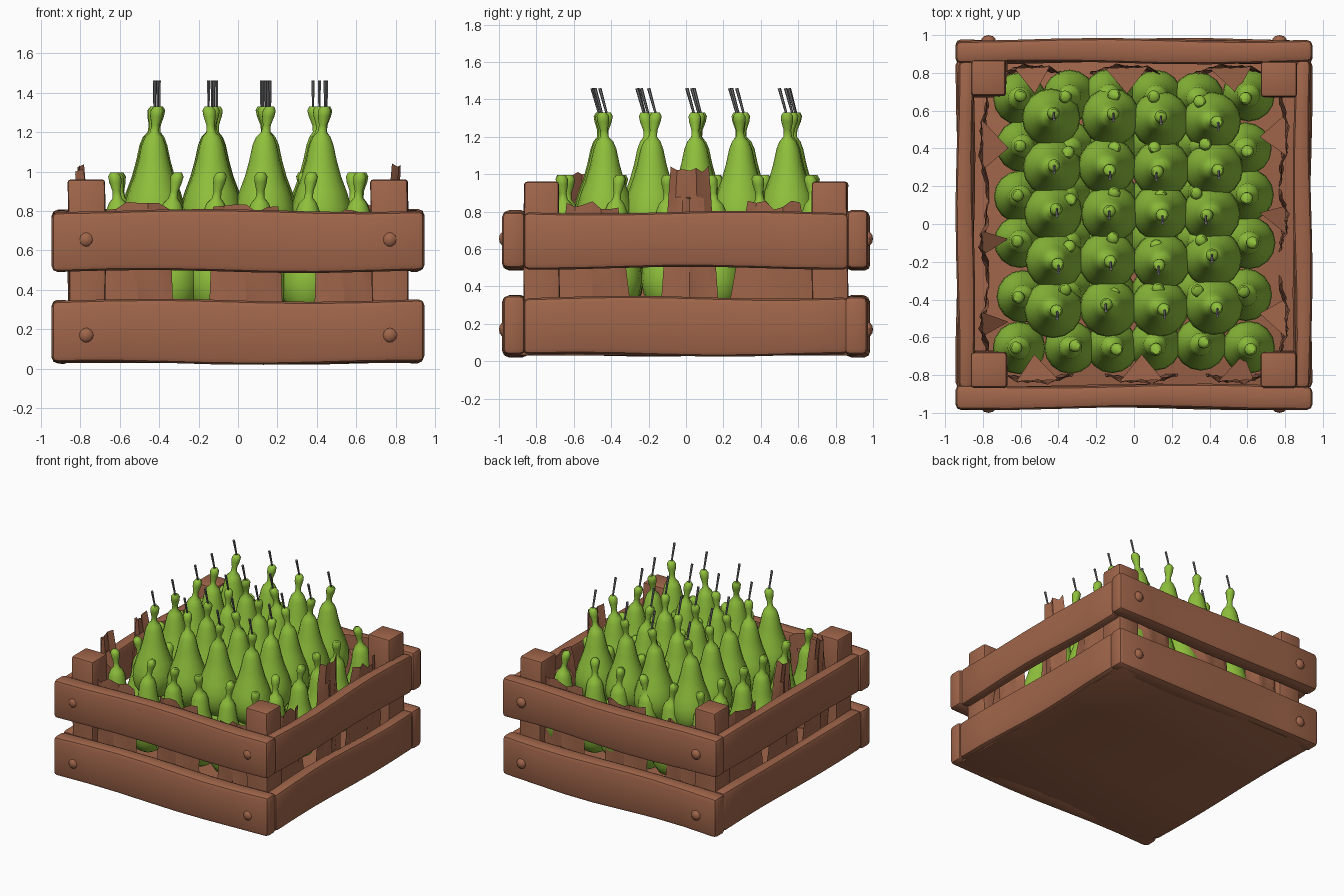
import bpy, bmesh, math, random
from mathutils import Matrix, Vector

if "Cube" in bpy.data.objects:
    bpy.data.objects.remove(bpy.data.objects["Cube"])

random.seed(4)


def material(name, rgb):
    m = bpy.data.materials.new(name)
    m.diffuse_color = (*rgb, 1)
    m.use_nodes = True
    m.node_tree.nodes["Principled BSDF"].inputs["Base Color"].default_value = m.diffuse_color
    return m


WOOD = material("brown_wood", (0.35, 0.13, 0.068))
GREEN = material("pear_green", (0.275, 0.53, 0.045))
GREY = material("stem_grey", (0.19, 0.19, 0.19))


def finish(bm, name, mat, angle=40):
    me = bpy.data.meshes.new(name)
    bm.to_mesh(me)
    bm.free()
    ob = bpy.data.objects.new(name, me)
    bpy.context.collection.objects.link(ob)
    me.materials.append(mat)
    bpy.ops.object.select_all(action='DESELECT')
    ob.select_set(True)
    bpy.context.view_layer.objects.active = ob
    bpy.ops.object.shade_smooth_by_angle(angle=math.radians(angle))
    return ob


def worn_box(name, lo, hi, bevel=0.03, cuts=6, wobble=0.008):
    """Rounded box with slightly wavy faces along its longest direction."""
    lo, hi = Vector(lo), Vector(hi)
    size, mid = hi - lo, (hi + lo) / 2
    axis = max(range(3), key=lambda i: size[i])
    bm = bmesh.new()
    bmesh.ops.create_cube(bm, size=1, matrix=Matrix.Translation(mid) @ Matrix.Diagonal((*size, 1)))
    bmesh.ops.bevel(bm, geom=bm.edges[:], offset=bevel, segments=2, profile=0.5, affect='EDGES')
    normal = Vector([i == axis for i in range(3)])
    for k in range(1, cuts + 1):
        p = mid.copy()
        p[axis] = lo[axis] + bevel + (size[axis] - 2 * bevel) * k / (cuts + 1)
        bmesh.ops.bisect_plane(bm, geom=bm.verts[:] + bm.edges[:] + bm.faces[:],
                               plane_co=p, plane_no=normal)
    phase = random.uniform(0, 6)
    for v in bm.verts:
        t = v.co[axis] * 4 + phase
        for i in range(3):
            if i != axis:
                side = 1 if v.co[i] > mid[i] else -1
                v.co[i] -= side * wobble * (1 + math.sin(t + 2 * i + side))
    return finish(bm, name, WOOD)


# crate planks, floor and corner posts
for label, z0, z1 in (("lower", 0.02, 0.355), ("upper", 0.485, 0.81)):
    for s, end in ((-1, "front"), (1, "back")):
        y = sorted((s * 0.845, s * 0.985))
        worn_box(f"{label}_{end}_plank", (-0.945, y[0], z0), (0.945, y[1], z1))
    for s, end in ((-1, "left"), (1, "right")):
        x = sorted((s * 0.84, s * 0.945))
        worn_box(f"{label}_{end}_plank", (x[0], -0.87, z0 + 0.005), (x[1], 0.87, z1 - 0.005))
worn_box("floor", (-0.9, -0.92, 0.03), (0.9, 0.92, 0.09), 0.01, 2, 0.0)
for sx in (-1, 1):
    for sy in (-1, 1):
        x, y = sorted((sx * 0.67, sx * 0.865)), sorted((sy * 0.67, sy * 0.87))
        worn_box("corner_post", (x[0], y[0], 0.04), (x[1], y[1], 0.96), 0.015, 3, 0.005)

# nail heads on the front and back planks
bm = bmesh.new()
for sx in (-1, 1):
    for sy in (-1, 1):
        for z in (0.17, 0.655):
            bmesh.ops.create_uvsphere(bm, u_segments=10, v_segments=6, radius=1,
                                      matrix=Matrix.Translation((sx * 0.77, sy * 0.97, z))
                                      @ Matrix.Diagonal((0.04, 0.03, 0.04, 1)))
finish(bm, "nail_heads", WOOD)


# crumpled liner flaps standing around the inside walls
def flap(bm, angle, dist, along, width, top, narrow=0.85):
    rot = Matrix.Rotation(angle, 3, 'Z')
    cols, rows = 6, 6
    jag = [random.uniform(-0.05, 0.0) for _ in range(cols + 1)]
    grid = []
    for r in range(rows + 1):
        t = r / rows
        line = []
        for c in range(cols + 1):
            u = c / cols - 0.5
            x = along + u * width * (1 - (1 - narrow) * t)
            bulge = 0.03 * math.cos(u * math.pi) + 0.015 * math.sin(c * 2.1 + r)
            z = 0.07 + (top - 0.07) * t + jag[c] * t ** 4
            line.append(bm.verts.new(rot @ Vector((x, -(dist + bulge + 0.02 * t), z))))
        grid.append(line)
    for r in range(rows):
        for c in range(cols):
            bm.faces.new((grid[r][c], grid[r][c + 1], grid[r + 1][c + 1], grid[r + 1][c]))
    # folded pleat towards the fruit
    a, b = grid[rows - 1][1], grid[rows - 1][cols - 1]
    tip = bm.verts.new(rot @ Vector((along + random.uniform(-0.05, 0.05), -(dist - 0.1), 0.7)))
    bm.faces.new((a, b, tip))


bm = bmesh.new()
for ang in (0, math.pi):
    for along, w, top in ((-0.51, 0.38, 0.85), (0.04, 0.39, 0.84), (0.54, 0.32, 0.81)):
        flap(bm, ang, 0.79, along, w, top)
for along, w, top, nar in ((-0.5, 0.46, 0.86, 0.6), (0.02, 0.34, 1.06, 0.6), (0.47, 0.56, 0.86, 0.5)):
    flap(bm, math.pi / 2, 0.765, along, w, top, nar)
for along, w, top, nar in ((0.53, 0.42, 1.04, 0.35), (0.1, 0.46, 1.03, 0.3), (-0.42, 0.6, 0.85, 0.6)):
    flap(bm, -math.pi / 2, 0.765, along, w, top, nar)
finish(bm, "liner_flaps", WOOD, 25)

# pears: (height, radius) profile measured down from the tip
PROFILE = [(-0.005, 0.02), (-0.025, 0.033), (-0.055, 0.031), (-0.10, 0.02), (-0.135, 0.023),
           (-0.16, 0.045), (-0.20, 0.061), (-0.28, 0.078), (-0.36, 0.1), (-0.44, 0.13),
           (-0.51, 0.15), (-0.57, 0.155), (-0.64, 0.14), (-0.70, 0.1), (-0.73, 0.04)]
SEG = 16


def pear(bm, x, y, top, scale):
    """Lathe one pear whose neck leans a little; returns its tip."""
    lean, amount = random.uniform(0, 2 * math.pi), random.uniform(0.015, 0.035)
    rings = []
    for z, r in PROFILE:
        k = amount * max(0, (z + 0.17) / 0.17)
        cx, cy = x + k * math.cos(lean), y + k * math.sin(lean)
        rad = r * scale if z < -0.2 else r
        rings.append([bm.verts.new((cx + rad * math.cos(a), cy + rad * math.sin(a), top + z))
                      for a in (2 * math.pi * i / SEG for i in range(SEG))])
    for up, low in zip(rings, rings[1:]):
        for i in range(SEG):
            j = (i + 1) % SEG
            bm.faces.new((low[i], low[j], up[j], up[i]))
    bm.faces.new(rings[0])
    bm.faces.new(rings[-1][::-1])
    return Vector((x + amount * math.cos(lean), y + amount * math.sin(lean), top))


def jitter():
    return random.uniform(-0.012, 0.012)


bm = bmesh.new()
for x in (-0.6, -0.345, -0.12, 0.12, 0.345, 0.6):
    for y in (-0.645, -0.375, -0.105, 0.155, 0.405, 0.67):
        pear(bm, x + jitter(), y + jitter(), 1.0, 0.9)
finish(bm, "lower_pears", GREEN, 60)

bm, stems = bmesh.new(), bmesh.new()
for x in (-0.43, -0.13, 0.135, 0.42):
    for y in (-0.445, -0.19, 0.06, 0.295, 0.555):
        tip = pear(bm, x + jitter(), y + jitter(), 1.335, 1.0)
        # thin stem leaning forward
        d = Vector((0, -0.04, 0.145))
        mat = Matrix.Translation(tip + d / 2 - Vector((0, 0, 0.02))) @ d.to_track_quat('Z', 'Y').to_matrix().to_4x4()
        bmesh.ops.create_cone(stems, cap_ends=True, segments=6, radius1=0.006, radius2=0.009,
                              depth=d.length, matrix=mat)
finish(bm, "upper_pears", GREEN, 60)
finish(stems, "pear_stems", GREY)
